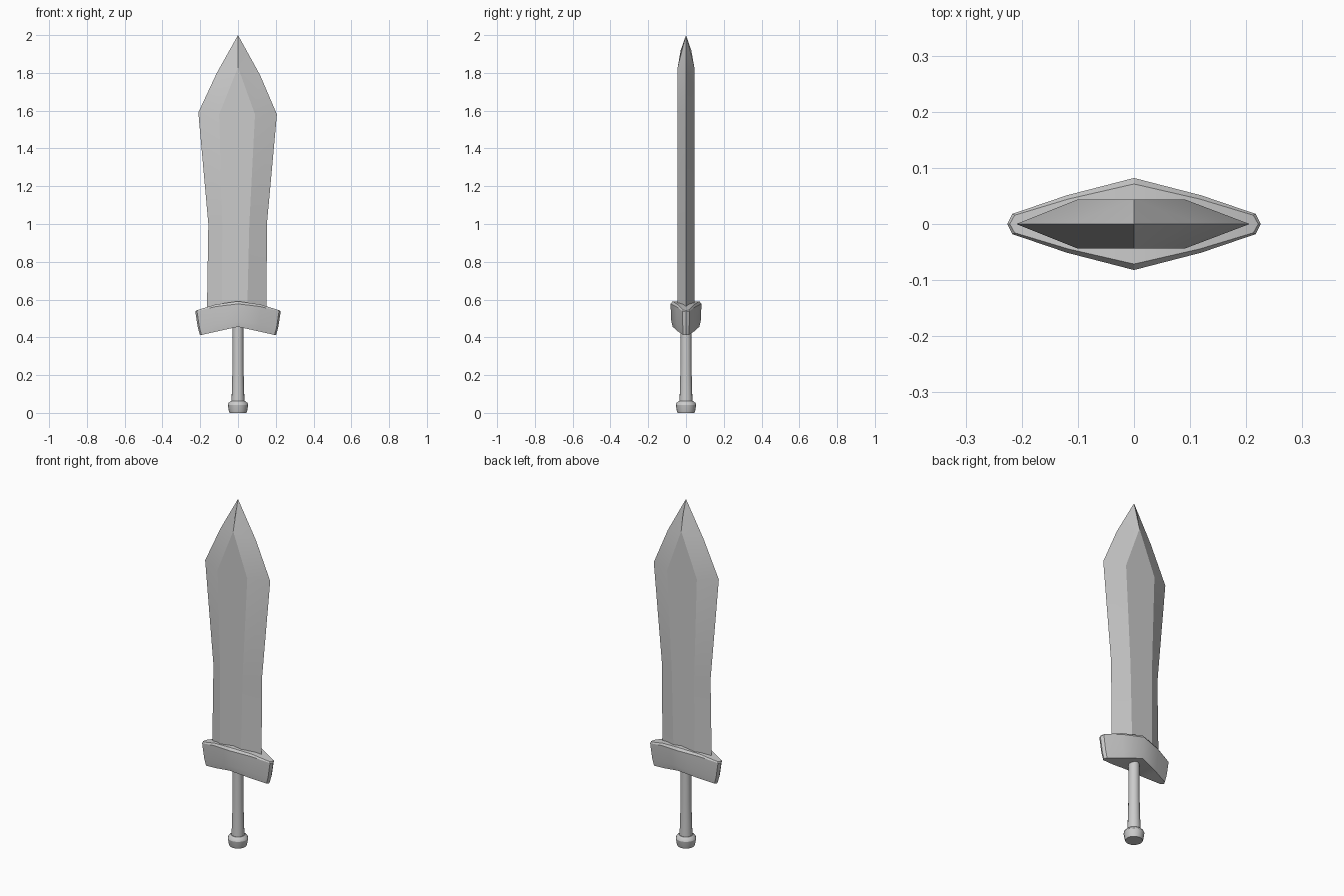
import bpy, bmesh, math

if "Cube" in bpy.data.objects:
    bpy.data.objects.remove(bpy.data.objects["Cube"])


def make_object(name, bm, angle):
    bmesh.ops.remove_doubles(bm, verts=bm.verts, dist=1e-5)
    bmesh.ops.recalc_face_normals(bm, faces=bm.faces)
    mesh = bpy.data.meshes.new(name)
    bm.to_mesh(mesh)
    bm.free()
    obj = bpy.data.objects.new(name, mesh)
    bpy.context.collection.objects.link(obj)
    bpy.ops.object.select_all(action='DESELECT')
    obj.select_set(True)
    bpy.context.view_layer.objects.active = obj
    bpy.ops.object.shade_smooth_by_angle(angle=math.radians(angle))
    return obj


def face(bm, pts):
    bm.faces.new([bm.verts.new(p) for p in pts])


# Blade: flat central panel, bevelled cutting edges, pointed tip
THICK = 0.044
edges = {-1: [(0.165, 0.50), (0.157, 1.0), (0.21, 1.59), (0.112, 1.80)],
         1: [(0.151, 0.50), (0.153, 1.0), (0.206, 1.58), (0.116, 1.79)]}
ridges = {-1: [(0.085, 0.50), (0.083, 1.0), (0.10, 1.58)],
          1: [(0.048, 0.50), (0.06, 1.0), (0.09, 1.58)]}
bm = bmesh.new()
for s in (-1, 1):
    y = s * THICK
    peak, mid, tip = (0, y, 1.83), (0, s * 0.028, 1.92), (0, 0, 2.0)
    ridge = {d: [(d * x, y, z) for x, z in ridges[d]] for d in (-1, 1)}
    edge = {d: [(d * x, 0, z) for x, z in edges[d]] for d in (-1, 1)}
    for i in range(2):
        face(bm, [ridge[-1][i], ridge[1][i], ridge[1][i + 1], ridge[-1][i + 1]])
    face(bm, [ridge[-1][2], ridge[1][2], peak])
    for d in (-1, 1):
        r, e = ridge[d], edge[d]
        for i in range(2):
            face(bm, [r[i], e[i], e[i + 1], r[i + 1]])
        face(bm, [r[2], e[2], e[3], peak])
        face(bm, [peak, e[3], tip, mid])
    face(bm, [edge[-1][0], edge[1][0], ridge[1][0], ridge[-1][0]])
make_object("blade", bm, 15)

# Guard: lens-shaped plan stacked in drooping layers
plan = [(-0.226, 0), (-0.217, 0.018), (-0.12, 0.051), (0, 0.082),
        (0.12, 0.051), (0.217, 0.018), (0.226, 0)]
# x scale, y scale, centre height, droop at the ends, droop power
layers = [(0.89, 0.86, 0.456, 0.045, 1.0), (0.94, 0.95, 0.485, 0.035, 1.2),
          (1.0, 1.0, 0.577, 0.042, 1.7), (0.98, 0.87, 0.591, 0.049, 1.7)]
bm = bmesh.new()
rows = []
for sx, sy, z, droop, power in layers:
    rows.append({s: [(x * sx, s * y * sy, z - droop * (abs(x) / 0.226) ** power)
                     for x, y in plan] for s in (-1, 1)})
n = len(plan)
for i in range(n - 1):
    for a, b in zip(rows, rows[1:]):
        for s in (-1, 1):
            face(bm, [a[s][i], a[s][i + 1], b[s][i + 1], b[s][i]])
    for row in (rows[0], rows[-1]):
        pts = [row[-1][i], row[-1][i + 1], row[1][i + 1], row[1][i]]
        face(bm, list(dict.fromkeys(pts)))
make_object("guard", bm, 30)


# Turned parts
def lathe(name, profile, sides=16):
    bm = bmesh.new()
    rings = [[bm.verts.new((r * math.cos(2 * math.pi * k / sides),
                            r * math.sin(2 * math.pi * k / sides), z))
              for k in range(sides)] for r, z in profile]
    for a, b in zip(rings, rings[1:]):
        for k in range(sides):
            j = (k + 1) % sides
            bm.faces.new((a[k], a[j], b[j], b[k]))
    bm.faces.new(rings[0])
    bm.faces.new(rings[-1])
    return make_object(name, bm, 30)


# Grip and pommel
lathe("grip", [(0.035, 0.05), (0.032, 0.13), (0.029, 0.25), (0.028, 0.48)])
lathe("pommel", [(0.045, 0), (0.049, 0.012), (0.054, 0.043), (0.05, 0.053), (0.038, 0.063)])
